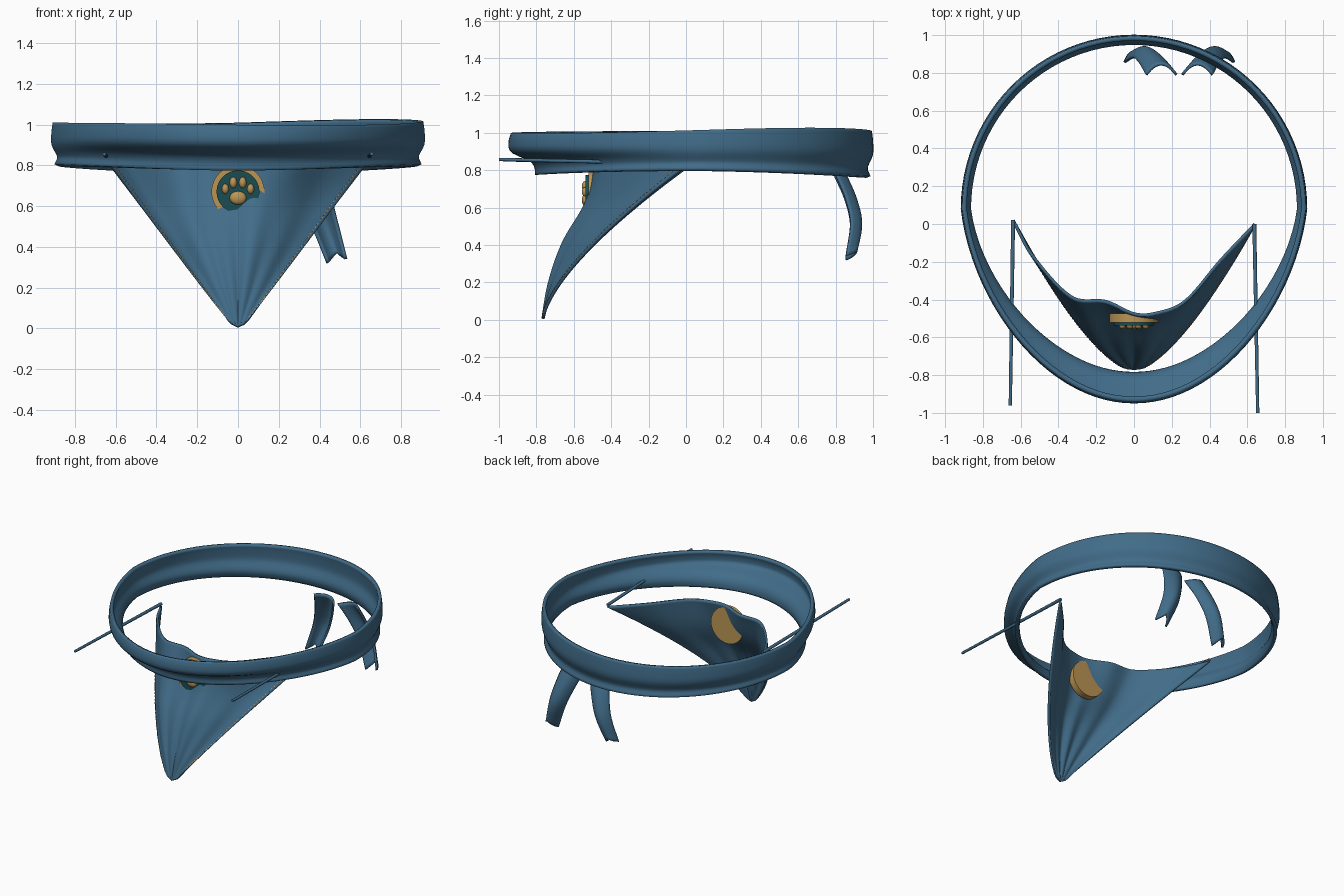
import bpy, bmesh
from math import sin, cos, pi, radians
from mathutils import Vector, Matrix

cube = bpy.data.objects.get("Cube")
if cube:
    bpy.data.objects.remove(cube)


def material(name, rgb):
    m = bpy.data.materials.new(name)
    m.use_nodes = True
    m.diffuse_color = (*rgb, 1)
    m.node_tree.nodes["Principled BSDF"].inputs["Base Color"].default_value = (*rgb, 1)
    return m


BLUE = material("denim_blue", (0.053, 0.15, 0.25))
GOLD = material("tan_gold", (0.50, 0.30, 0.09))
TEAL = material("dark_teal", (0.010, 0.075, 0.085))


def finish(name, bm, mat, thickness=0):
    bmesh.ops.remove_doubles(bm, verts=bm.verts[:], dist=1e-5)
    bmesh.ops.recalc_face_normals(bm, faces=bm.faces[:])
    mesh = bpy.data.meshes.new(name)
    bm.to_mesh(mesh)
    bm.free()
    mesh.materials.append(mat)
    obj = bpy.data.objects.new(name, mesh)
    bpy.context.collection.objects.link(obj)
    if thickness:
        mod = obj.modifiers.new("thickness", 'SOLIDIFY')
        mod.thickness = thickness
        mod.offset = 0
    bpy.ops.object.select_all(action='DESELECT')
    obj.select_set(True)
    bpy.context.view_layer.objects.active = obj
    bpy.ops.object.shade_smooth_by_angle(angle=radians(40))
    return obj


def sheet(name, func, nu, nv, mat, thickness, closed=False):
    """Cloth surface from func(u, v), u and v in 0..1."""
    bm = bmesh.new()
    cols = nu if closed else nu + 1
    grid = [[bm.verts.new(func(i / nu, j / nv)) for j in range(nv + 1)] for i in range(cols)]
    for i in range(nu):
        a, b = grid[i], grid[(i + 1) % cols]
        for j in range(nv):
            bm.faces.new((a[j], b[j], b[j + 1], a[j + 1]))
    return finish(name, bm, mat, thickness)


def curve(keys, t):
    """Smooth interpolation through (position, value) keys."""
    n = len(keys)
    slope = []
    for i in range(n):
        a, b = keys[max(i - 1, 0)], keys[min(i + 1, n - 1)]
        slope.append((b[1] - a[1]) / (b[0] - a[0]))
    i = max(k for k in range(n - 1) if k == 0 or keys[k][0] <= t)
    (t0, p0), (t1, p1) = keys[i], keys[i + 1]
    h = t1 - t0
    s = (t - t0) / h
    return (p0 * (1 + 2 * s) * (1 - s) ** 2 + slope[i] * h * s * (1 - s) ** 2
            + p1 * s * s * (3 - 2 * s) + slope[i + 1] * h * s * s * (s - 1))


# Neck band: side section flares a little, front section folds inward
SIDE = [(0, 0.025), (0.2, 0.04), (0.5, 0.012), (0.8, 0.012), (1, 0.018)]
FRONT = [(0, 0.155), (0.2, 0.15), (0.38, 0.12), (0.58, 0.025), (0.8, 0.013), (1, 0.025)]


def band(u, v):
    a = u * 2 * pi
    c, s = cos(a), sin(a)
    front = max(0, -s)
    w = min(1, front ** 1.6)
    inset = curve(SIDE, v) * (1 - w) + curve(FRONT, v) * w
    x = 0.915 * c * (1 - 0.13 * front) - inset * c
    y = 0.08 + (0.92 if s > 0 else 1.03) * s - inset * s
    low = 0.775 + 0.025 * c * c - 0.012 * max(0, s)
    top = 0.995 + 0.03 * max(0, cos(a - radians(40))) ** 2 + 0.012 * max(0, -c)
    return x, y, low + (top - low) * v


sheet("neck_band", band, 96, 16, BLUE, 0.024, closed=True)

# Triangular scarf with folds running down to the tip
TOP = [(-1, 0.02), (-0.86, -0.15), (-0.52, -0.385), (-0.23, -0.41), (0, -0.475),
       (0.16, -0.475), (0.42, -0.41), (0.72, -0.19), (1, 0)]
FALL = [(0, 0), (0.24, 0.15), (0.5, 0.42), (0.75, 0.83), (1, 1)]
TIP_Y = -0.765


def scarf(u, v):
    k = 2 * u - 1
    half = 0.615 * v + 0.025 * min(1, v / 0.03) ** 0.5
    mid = 1 - abs(k)
    t = curve(FALL, v) * mid + v ** 1.45 * (1 - mid)
    fold = 0.014 * cos(15 * k) * sin(pi * v) * mid
    return Vector((k * half, TIP_Y + (curve(TOP, k) - TIP_Y) * t + fold, 0.005 + 0.815 * v))


sheet("scarf", scarf, 64, 48, BLUE, 0.016)

# Stitching dashes along both slanted edges
bm = bmesh.new()
for u in (0.022, 0.978):
    for n in range(48):
        v = 0.06 + 0.92 * n / 48
        p = scarf(u, v)
        along = (scarf(u, v + 0.01) - p).normalized()
        across = scarf(u + 0.01, v) - scarf(u - 0.01, v)
        normal = across.cross(along).normalized()
        if normal.y > 0:
            normal = -normal
        side = along.cross(normal)
        frame = Matrix((along, side, normal)).transposed().to_4x4()
        frame.translation = p + normal * 0.008
        bmesh.ops.create_cube(bm, size=1, matrix=frame @ Matrix.Diagonal((0.011, 0.004, 0.005, 1)))
finish("edge_stitching", bm, GOLD)


# Badge discs facing the front
def disc(name, x, z, r, y_front, y_back, mat):
    bm = bmesh.new()
    place = Matrix.Translation((x, (y_front + y_back) / 2, z)) @ Matrix.Rotation(pi / 2, 4, 'X')
    bmesh.ops.create_cone(bm, cap_ends=True, segments=48, radius1=r, radius2=r,
                          depth=y_back - y_front, matrix=place)
    return finish(name, bm, mat)


disc("badge_rim", 0, 0.67, 0.13, -0.522, -0.475, GOLD)
disc("badge_face", 0, 0.67, 0.105, -0.537, -0.485, TEAL)


# Raised paw print
def pad(name, x, z, rx, rz):
    bm = bmesh.new()
    bmesh.ops.create_uvsphere(bm, u_segments=20, v_segments=12, radius=1,
                              matrix=Matrix.Translation((x, -0.537, z)) @ Matrix.Diagonal((rx, 0.02, rz, 1)))
    return finish(name, bm, GOLD)


pad("paw_main_pad", 0, 0.64, 0.041, 0.033)
for side, tag in ((-1, "right"), (1, "left")):
    pad("paw_inner_toe_" + tag, side * 0.023, 0.715, 0.018, 0.027)
    pad("paw_outer_toe_" + tag, side * 0.062, 0.684, 0.017, 0.025)

# Thin straps running forward from the scarf corners
for tag, a, b in (("right", (-0.64, 0.02, 0.835), (-0.655, -0.96, 0.855)),
                  ("left", (0.637, 0.0, 0.835), (0.655, -1.0, 0.857))):
    a, b = Vector(a), Vector(b)
    bm = bmesh.new()
    turn = (b - a).to_track_quat('Z', 'Y').to_matrix().to_4x4()
    bmesh.ops.create_cone(bm, cap_ends=True, segments=10, radius1=0.011, radius2=0.009,
                          depth=(b - a).length, matrix=Matrix.Translation((a + b) / 2) @ turn)
    finish("strap_" + tag, bm, BLUE)

# Two arched knot tails at the back, mirrored about their shared middle
PATH_X = [(0, 0.335), (0.5, 0.41), (1, 0.485)]
PATH_Y = [(0, 0.79), (0.3, 0.85), (0.6, 0.88), (1, 0.855)]
MIDDLE = 0.24


def tail(flip):
    def point(u, v):
        k = 2 * u - 1
        x = curve(PATH_X, v) + (0.08 - 0.035 * v) * k
        y = curve(PATH_Y, v) + 0.055 * (1 - k * k)
        z = 0.79 - 0.46 * v + 0.04 * v ** 4 * (1 - abs(k)) + 0.01 * k
        return (2 * MIDDLE - x if flip else x), y, z
    return point


sheet("tail_left", tail(False), 14, 20, BLUE, 0.014)
sheet("tail_right", tail(True), 14, 20, BLUE, 0.014)
